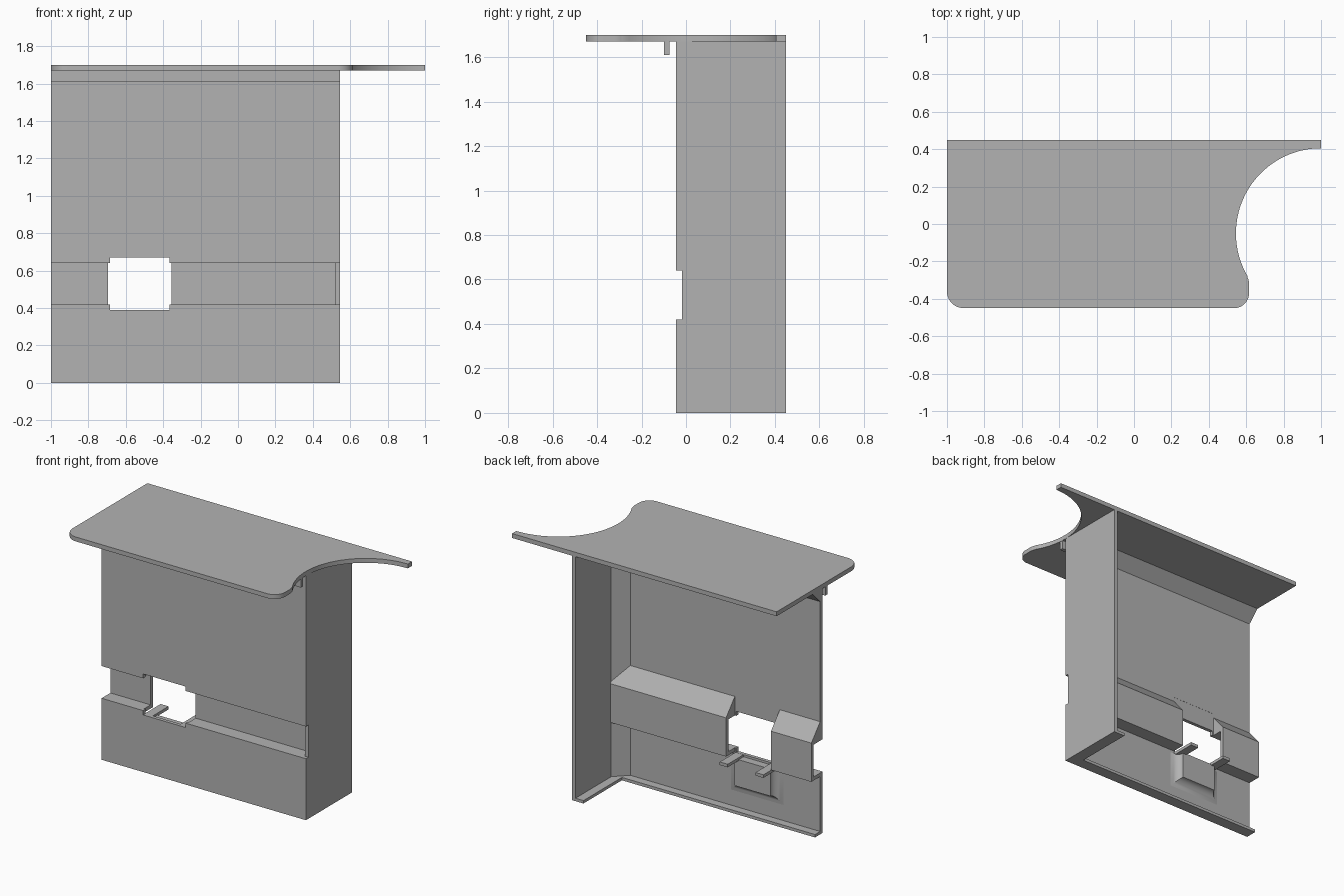
import bpy, bmesh, math
from mathutils import Vector

if "Cube" in bpy.data.objects:
    bpy.data.objects.remove(bpy.data.objects["Cube"], do_unlink=True)

grey = bpy.data.materials.new("plain grey")
grey.use_nodes = True
grey.diffuse_color = (0.45, 0.45, 0.45, 1)
grey.node_tree.nodes["Principled BSDF"].inputs["Base Color"].default_value = (0.45, 0.45, 0.45, 1)


def finish(name, bm):
    bmesh.ops.recalc_face_normals(bm, faces=bm.faces)
    mesh = bpy.data.meshes.new(name)
    bm.to_mesh(mesh)
    bm.free()
    mesh.materials.append(grey)
    obj = bpy.data.objects.new(name, mesh)
    bpy.context.collection.objects.link(obj)
    return obj


def prism(name, profile, axis, lo, hi):
    """Extrude a profile along x (points are y, z) or along z (points are x, y)."""
    bm = bmesh.new()
    place = (lambda a, b: (lo, a, b)) if axis == "x" else (lambda a, b: (a, b, lo))
    face = bm.faces.new([bm.verts.new(place(a, b)) for a, b in profile])
    new = bmesh.ops.extrude_face_region(bm, geom=[face])["geom"]
    shift = Vector((hi - lo, 0, 0) if axis == "x" else (0, 0, hi - lo))
    bmesh.ops.translate(bm, vec=shift, verts=[g for g in new if isinstance(g, bmesh.types.BMVert)])
    return finish(name, bm)


def box(name, x, y, z):
    return prism(name, [(x[0], y[0]), (x[1], y[0]), (x[1], y[1]), (x[0], y[1])], "z", *z)


def arc(cx, cy, r, start, end, n):
    angles = [math.radians(start + (end - start) * i / n) for i in range(n + 1)]
    return [(cx + r * math.cos(a), cy + r * math.sin(a)) for a in angles]


def smooth(obj):
    bpy.ops.object.select_all(action="DESELECT")
    obj.select_set(True)
    bpy.context.view_layer.objects.active = obj
    bpy.ops.object.shade_smooth_by_angle(angle=math.radians(30))


# Top plate with a round bite out of one side
outline = [(-1, 0.45), (1, 0.45)]
outline += arc(1, -0.05, 0.455, 90, 210, 40)
outline += arc(0.535, -0.32, 0.08, 25, 0, 4)
outline += arc(0.535, -0.37, 0.08, 0, -90, 10)
outline += arc(-0.91, -0.36, 0.09, 270, 180, 10)
smooth(prism("top_plate", outline, "z", 1.67, 1.7))
box("plate_rib", (-1, 0.545), (-0.1, -0.075), (1.61, 1.67))

# Front wall: bottom lip, hollow channel bulging backwards and top gusset
FRONT, INNER = -0.045, -0.02
section = [(FRONT, 0), (0.035, 0), (0.035, 0.02), (INNER, 0.02),
           (INNER, 0.395), (0.075, 0.395), (0.075, 0.66), (INNER, 0.77),
           (INNER, 1.59), (0.06, 1.67), (FRONT, 1.67),
           (FRONT, 0.64), (0.05, 0.64), (0.05, 0.42), (FRONT, 0.42)]
wall = prism("front_wall", section, "x", -1, 0.52)

# Window through the wall, slightly wider through the channel
cutters = [box("channel_cutter", (-0.695, -0.355), (INNER - 0.001, 0.3), (0.37, 0.8)),
           box("window_cutter", (-0.685, -0.365), (-0.1, 0.3), (0.39, 0.67))]
for cutter in cutters:
    cutter.hide_render = True
    cut = wall.modifiers.new("window", "BOOLEAN")
    cut.operation, cut.solver, cut.object = "DIFFERENCE", "EXACT", cutter
    bpy.context.view_layer.objects.active = wall
    bpy.ops.object.modifier_apply(modifier=cut.name)
    bpy.data.objects.remove(cutter, do_unlink=True)

# Side wall with a shallow notch where the channel ends
side = [(FRONT, 0), (0.45, 0), (0.45, 1.67), (FRONT, 1.67),
        (FRONT, 0.64), (-0.018, 0.64), (-0.018, 0.42), (FRONT, 0.42)]
prism("side_wall", side, "x", 0.52, 0.545)
box("side_wall_lip", (0.46, 0.52), (0.035, 0.45), (0, 0.02))

# Slanted fillers in the inner corner, above and below the channel
corner = [(0.52, INNER), (0.52, 0.065), (0.435, INNER)]
prism("lower_corner_filler", corner, "z", 0.01, 0.395)
prism("upper_corner_filler", corner, "z", 0.66, 1.67)

# Two tabs at the window sill
for name, x in (("right_tab", -0.69), ("left_tab", -0.42)):
    box(name, (x, x + 0.06), (FRONT + 0.005, 0.15), (0.368, 0.389))

# Flared pad under the window
bm = bmesh.new()
rings = []
STEPS = 8
for i in range(STEPS + 1):
    t = i / STEPS
    y, flare = INNER - 0.003 + 0.055 * t, 0.08 * (1 - math.sqrt(1 - (1 - t) ** 2))
    x0, x1, z0 = -0.66 - flare, -0.39 + flare, 0.19 - flare
    rings.append([bm.verts.new(p) for p in ((x0, y, z0), (x1, y, z0), (x1, y, 0.375), (x0, y, 0.375))])
for a, b in zip(rings, rings[1:]):
    for k in range(4):
        n = (k + 1) % 4
        bm.faces.new((a[k], a[n], b[n], b[k]))
bm.faces.new(rings[0])
bm.faces.new(rings[-1])
smooth(finish("window_pad", bm))
